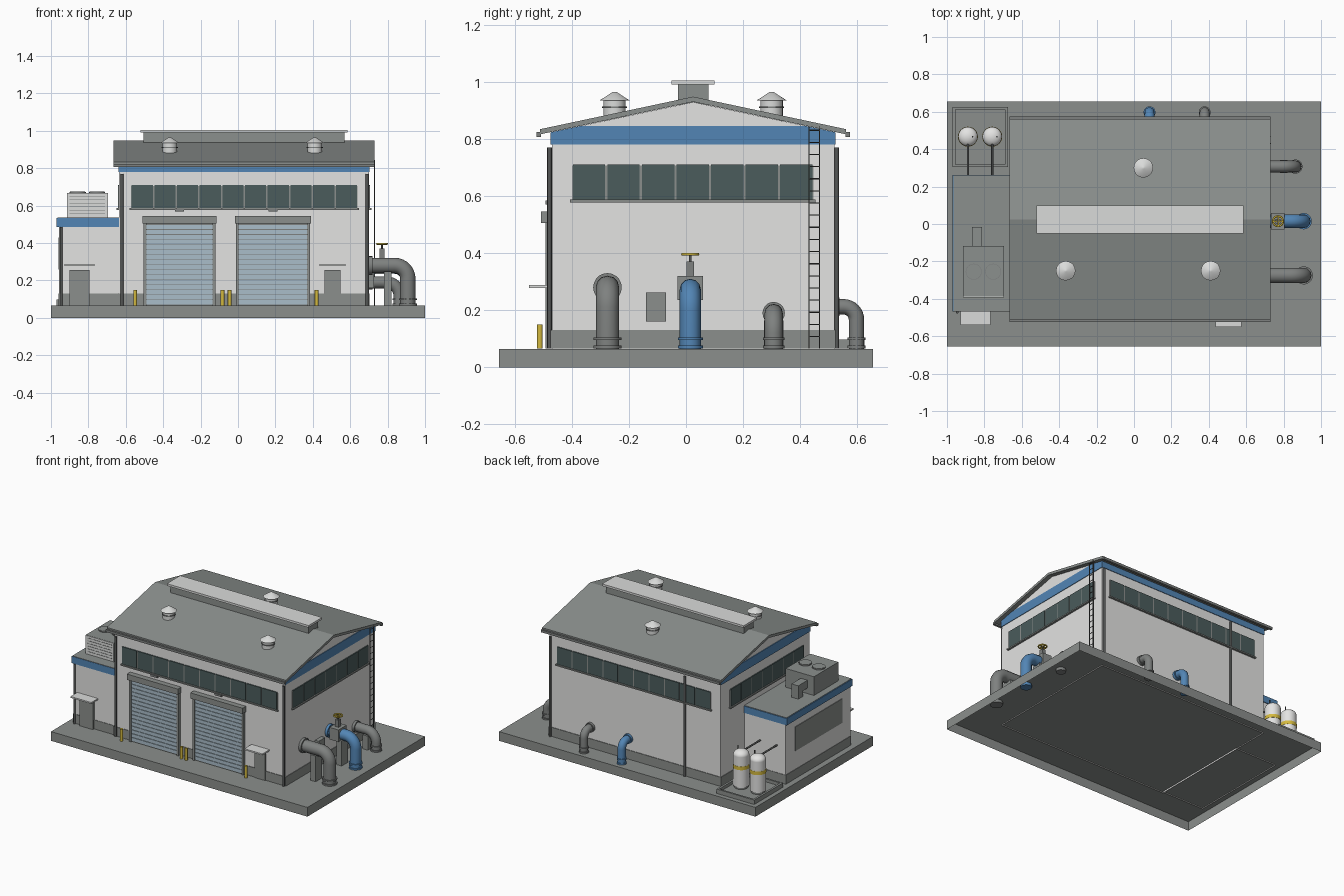
import bpy, math
from mathutils import Vector

if "Cube" in bpy.data.objects:
    bpy.data.objects.remove(bpy.data.objects["Cube"])


def mat(name, r, g, b):
    m = bpy.data.materials.new(name)
    m.diffuse_color = (r, g, b, 1)
    m.use_nodes = True
    m.node_tree.nodes["Principled BSDF"].inputs["Base Color"].default_value = m.diffuse_color
    return m


WALL = mat("wall_white", .77, .77, .76)
CONC = mat("concrete_grey", .26, .275, .265)
ROOF = mat("roof_grey", .26, .28, .27)
BLUE = mat("trim_blue", .085, .235, .46)
GLASS = mat("window_glass", .07, .107, .107)
YELLOW = mat("safety_yellow", .66, .49, .05)
DOOR = mat("shutter_blue_grey", .40, .51, .59)
PIPE = mat("pipe_grey", .21, .22, .215)
DARK = mat("dark_metal", .09, .095, .093)
LIGHT = mat("light_metal", .70, .71, .70)


def prism(name, x0, x1, profile, m, open_bottom=False):
    """Extrude a (y, z) profile, listed counter-clockwise from its bottom edge seen from +x."""
    n = len(profile)
    v = [(x0, y, z) for y, z in profile] + [(x1, y, z) for y, z in profile]
    f = [tuple(reversed(range(n))), tuple(range(n, 2 * n))]
    f += [(i, (i + 1) % n, n + (i + 1) % n, n + i) for i in range(int(open_bottom), n)]
    me = bpy.data.meshes.new(name)
    me.from_pydata(v, [], f)
    me.materials.append(m)
    ob = bpy.data.objects.new(name, me)
    bpy.context.collection.objects.link(ob)
    return ob


def box(name, x0, x1, y0, y1, z0, z1, m, open_bottom=False):
    return prism(name, x0, x1, [(y0, z0), (y1, z0), (y1, z1), (y0, z1)], m, open_bottom)


def cyl(name, p0, p1, r, m, r2=None, n=20):
    """Cylinder or cone between two points."""
    a, b = Vector(p0), Vector(p1)
    bpy.ops.mesh.primitive_cone_add(vertices=n, radius1=r, radius2=r if r2 is None else r2,
                                    depth=(b - a).length, location=(a + b) / 2)
    ob = bpy.context.object
    ob.rotation_euler = (b - a).to_track_quat('Z', 'Y').to_euler()
    ob.name = name
    ob.data.materials.append(m)
    bpy.ops.object.shade_smooth_by_angle(angle=math.radians(40))
    return ob


def elbow(name, start, out, reach, bend, r, m, z_end=.045):
    """Pipe leaving a wall along 'out', bending down through the slab, with flanges."""
    s, o, up = Vector(start), Vector(out), Vector((0, 0, 1))
    c = s + o * (reach - bend) - up * bend
    pts = [s]
    for i in range(9):
        a = math.pi / 2 * i / 8
        pts.append(c + o * bend * math.sin(a) + up * bend * math.cos(a))
    foot = s + o * reach
    foot.z = z_end
    pts.append(foot)
    cu = bpy.data.curves.new(name, 'CURVE')
    cu.dimensions, cu.bevel_depth, cu.bevel_resolution, cu.use_fill_caps = '3D', r, 4, True
    sp = cu.splines.new('POLY')
    sp.points.add(len(pts) - 1)
    for p, q in zip(sp.points, pts):
        p.co = (*q, 1)
    ob = bpy.data.objects.new(name, cu)
    bpy.context.collection.objects.link(ob)
    bpy.ops.object.select_all(action='DESELECT')
    ob.select_set(True)
    bpy.context.view_layer.objects.active = ob
    bpy.ops.object.convert(target='MESH')
    ob = bpy.context.object
    ob.data.materials.clear()
    ob.data.materials.append(m)
    bpy.ops.object.shade_smooth_by_angle(angle=math.radians(40))
    cyl(name + "_wall_flange", s, s + o * .018, r * 1.22, m)
    for k, z in enumerate((.066, .095)):
        cyl(f"{name}_foot_flange_{k}", (foot.x, foot.y, z), (foot.x, foot.y, z + .01), r * 1.18, m)


# slab, open underneath
box("slab", -1, 1, -.655, .655, 0, .065, CONC, True)

# main hall; its walls reach just through the slab
prism("hall_walls", -.635, .70, [(-.47, .058), (.52, .058), (.52, .824), (.025, .929), (-.47, .824)], WALL, True)
box("hall_plinth", -.639, .704, -.474, .524, .066, .13, CONC, True)
prism("hall_blue_band", -.64, .704, [(-.474, .78), (.524, .78), (.524, .823), (.42, .845),
                                     (-.37, .845), (-.474, .823)], BLUE)

# roof slopes, gutters and downpipes
prism("roof", -.665, .73, [(-.511, .816), (.025, .93), (.561, .816), (.561, .834), (.025, .948), (-.511, .834)], ROOF)
for side, y in (("front", -.516), ("back", .566)):
    box(f"gutter_{side}", -.665, .73, y - .008, y + .008, .807, .824, PIPE)
for i, (x, y) in enumerate([(-.62, -.478), (.69, -.478), (.69, .528), (-.36, .528)]):
    cyl(f"downpipe_{i}", (x, y, .066), (x, y, .77), .008, DARK, n=10)

# ridge ventilator and round roof vents
box("ridge_vent_body", -.505, .57, -.028, .078, .90, .992, ROOF)
box("ridge_vent_cap", -.52, .585, -.05, .10, .99, 1.005, LIGHT)
for i, (x, y) in enumerate([(-.365, -.25), (.41, -.25), (.05, .30)]):
    cyl(f"roof_vent_{i}_body", (x, y, .86), (x, y, .936), .039, LIGHT)
    cyl(f"roof_vent_{i}_ring", (x, y, .908), (x, y, .914), .044, PIPE)
    cyl(f"roof_vent_{i}_cap", (x, y, .935), (x, y, .965), .052, LIGHT, .006)


def window_strip(name, a0, a1, n, wall, out, along_x):
    """Row of panes on a wall at coordinate 'wall', facing 'out' (+1 or -1)."""
    def part(pname, p, q, z0, z1, t, m):
        lo, hi = sorted((wall - out * .004, wall + out * t))
        if along_x:
            box(pname, p, q, lo, hi, z0, z1, m)
        else:
            box(pname, lo, hi, p, q, z0, z1, m)
    part(name + "_frame", a0, a1, .585, .706, .005, CONC)
    part(name + "_sill", a0 - .006, a1 + .006, .578, .587, .014, CONC)
    w = (a1 - a0) / n
    for i in range(n):
        part(f"{name}_pane_{i}", a0 + i * w + .004, a0 + (i + 1) * w - .004, .588, .71, .007, GLASS)


window_strip("front_windows", -.573, .64, 10, -.47, -1, True)
window_strip("back_windows", -.56, .64, 10, .52, 1, True)
window_strip("right_windows", -.40, .447, 7, .70, 1, False)
window_strip("left_windows", -.40, .42, 7, -.635, -1, False)

# roller shutters, lamps over them and bollards beside them
for k, (a, b) in enumerate([(-.505, -.12), (-.01, .385)]):
    n = f"shutter_{k}"
    box(n + "_backing", a + .01, b - .01, -.482, -.46, .066, .51, PIPE)
    for i in range(16):
        z = .072 + i * .0268
        box(f"{n}_slat_{i}", a + .013, b - .013, -.486, -.48, z, z + .0235, DOOR)
    for x in (a, b - .015):
        box(n + "_jamb", x, x + .015, -.492, -.46, .066, .51, CONC)
    box(n + "_housing", a - .006, b + .006, -.508, -.46, .505, .545, CONC)
    c = (a + b) / 2
    box(n + "_lamp", c - .025, c + .025, -.492, -.465, .57, .584, PIPE)
for i, x in enumerate((-.55, -.083, -.045, .42)):
    cyl(f"bollard_{i}", (x, -.512, .066), (x, -.512, .15), .01, YELLOW, n=12)

# personnel doors with canopies
for k, (a, b) in enumerate([(-.90, -.795), (.463, .547)]):
    box(f"side_door_{k}", a, b, -.48, -.46, .066, .255, CONC)
    box(f"side_door_{k}_canopy", a - .028, b + .028, -.55 if k else -.54, -.465, .278, .288, LIGHT)

# annex
box("annex_walls", -.957, -.63, -.463, .257, .058, .49, WALL, True)
box("annex_plinth", -.96, -.63, -.466, .26, .066, .13, CONC, True)
box("annex_blue_parapet", -.970, -.636, -.469, .263, .485, .533, BLUE)
box("annex_roof", -.965, -.636, -.467, .259, .53, .536, ROOF)
cyl("annex_downpipe", (-.945, -.471, .066), (-.945, -.471, .485), .008, DARK, n=10)
box("annex_louvre_panel", -.961, -.95, -.37, .155, .26, .43, CONC)

# rooftop cooling unit with fans, louvre and bent duct
box("cooler_body", -.915, -.695, -.388, -.118, .535, .668, ROOF)
box("cooler_grille_back", -.914, -.696, -.392, -.38, .537, .667, LIGHT)
for i in range(6):
    z = .555 + i * .019
    box(f"cooler_grille_line_{i}", -.90, -.71, -.3935, -.388, z, z + .003, PIPE)
for i, x in enumerate((-.857, -.753)):
    cyl(f"cooler_fan_{i}_ring", (x, -.255, .66), (x, -.255, .674), .043, PIPE, n=24)
    cyl(f"cooler_fan_{i}_disc", (x, -.255, .67), (x, -.255, .676), .040, ROOF, n=24)
prism("cooler_duct", -.865, -.812, [(-.12, .575), (-.065, .575), (-.065, .535), (-.015, .535),
                                    (-.015, .63), (-.12, .63)], ROOF)

# twin tanks in a kerbed tray
box("tray_floor", -.965, -.677, .308, .62, .066, .075, CONC)
for i, r in enumerate([(-.97, -.675, .305, .318), (-.97, -.675, .612, .625),
                       (-.97, -.955, .305, .625), (-.69, -.675, .305, .625)]):
    box(f"tray_kerb_{i}", *r, .066, .097, CONC)
for i, x in enumerate((-.888, -.758)):
    y = .467
    cyl(f"tank_{i}_skirt", (x, y, .07), (x, y, .10), .045, PIPE)
    cyl(f"tank_{i}_body", (x, y, .09), (x, y, .305), .052, WALL, n=24)
    cyl(f"tank_{i}_band", (x, y, .215), (x, y, .24), .0535, YELLOW, n=24)
    bpy.ops.mesh.primitive_uv_sphere_add(segments=24, ring_count=12, radius=.052, location=(x, y, .305))
    dome = bpy.context.object
    dome.name, dome.scale.z = f"tank_{i}_dome", .7
    dome.data.materials.append(WALL)
    bpy.ops.object.shade_smooth()
    cyl(f"tank_{i}_riser", (x + .025, y, .32), (x + .025, y, .36), .004, DARK, n=10)
    cyl(f"tank_{i}_feed", (x, y, .322), (x, .25, .322), .006, DARK, n=10)

# process pipes on the right side, with supports
for name, y, z, reach, r, m in (("large_pipe", -.275, .28, .208, .041, PIPE),
                                ("blue_pipe", .015, .273, .207, .037, BLUE),
                                ("small_pipe", .307, .19, .163, .032, PIPE)):
    elbow(name, (.70, y, z), (1, 0, 0), reach, .07, r, m)
    box(name + "_support", .78, .822, y - .034, y + .034, .066, z - r * .8, CONC)

# gate valve on the blue pipe
box("valve_body", .733, .805, -.03, .06, .235, .32, CONC)
box("valve_stem", .757, .783, .002, .028, .315, .37, PIPE)
cyl("valve_spindle", (.77, .015, .36), (.77, .015, .40), .005, DARK, n=10)
bpy.ops.mesh.primitive_torus_add(major_radius=.027, minor_radius=.005, major_segments=24,
                                 minor_segments=8, location=(.77, .015, .396))
wheel = bpy.context.object
wheel.name = "valve_handwheel"
wheel.data.materials.append(YELLOW)
bpy.ops.object.shade_smooth()
box("handwheel_spoke_x", .743, .797, .011, .019, .393, .399, YELLOW)
box("handwheel_spoke_y", .766, .774, -.012, .042, .393, .399, YELLOW)

# back pipes
elbow("back_blue_pipe", (.083, .52, .212), (0, 1, 0), .077, .045, .027, BLUE)
elbow("back_grey_pipe", (.378, .52, .212), (0, 1, 0), .077, .045, .027, PIPE)

# electrical box and ladder on the right wall
box("electric_box", .69, .728, -.14, -.07, .16, .262, CONC)
for y in (.431, .467):
    box("ladder_rail", .726, .732, y - .002, y + .002, .066, .845, DARK)
for i in range(18):
    z = .108 + i * .0425
    cyl(f"ladder_rung_{i}", (.729, .431, z), (.729, .467, z), .002, DARK, n=8)
